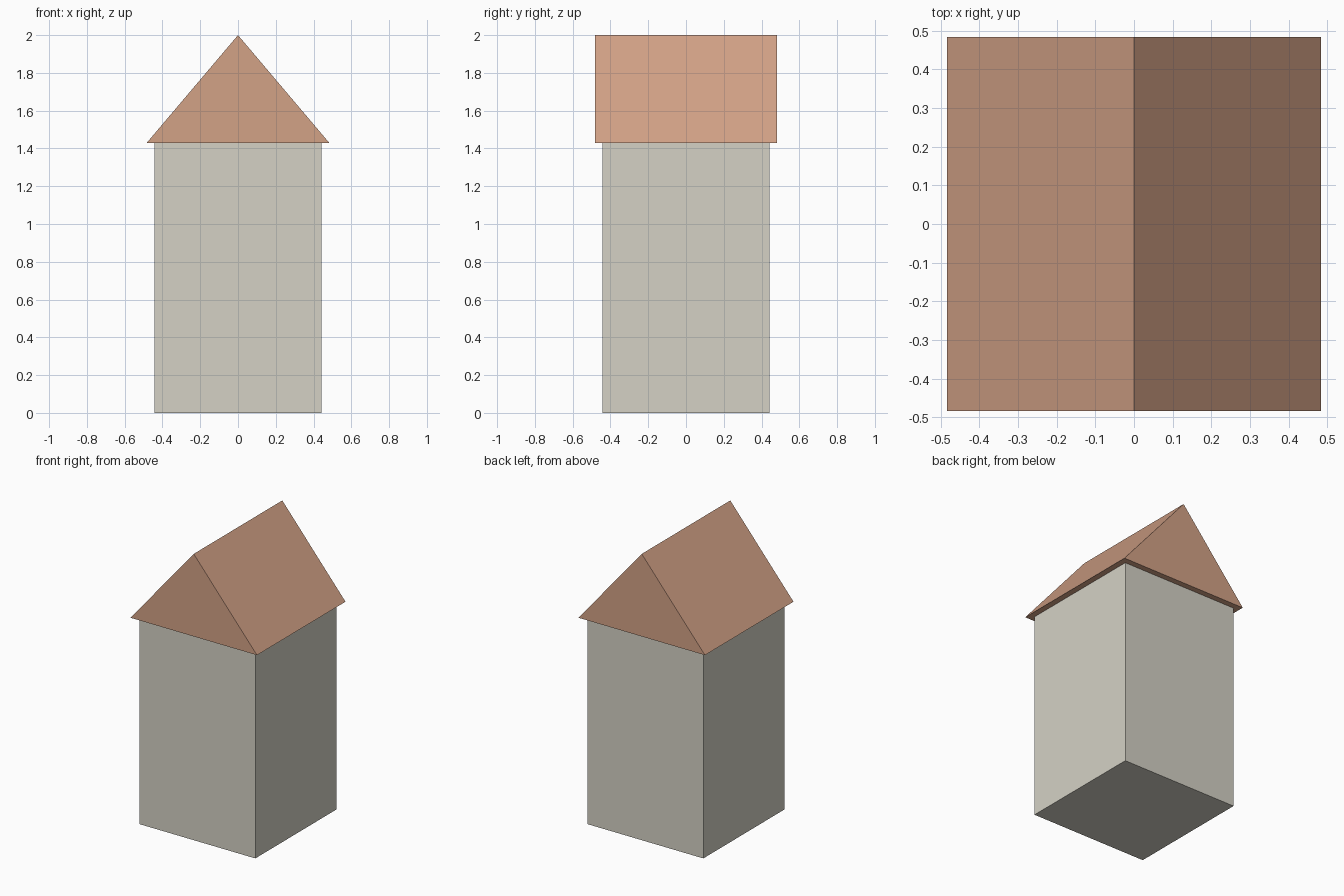
import bpy, bmesh

if "Cube" in bpy.data.objects:
    bpy.data.objects.remove(bpy.data.objects["Cube"])

WALL = 0.442     # half width of the walls
EAVE = 0.483     # half width of the roof
EAVE_Z, RIDGE_Z = 1.43, 2.0


def material(name, rgb):
    m = bpy.data.materials.new(name)
    m.diffuse_color = (*rgb, 1)
    m.use_nodes = True
    m.node_tree.nodes["Principled BSDF"].inputs["Base Color"].default_value = m.diffuse_color
    return m


def prism(name, profile, half_depth, mat):
    """Extrude an (x, z) profile along y, centred on y = 0."""
    bm = bmesh.new()
    face = bm.faces.new([bm.verts.new((x, -half_depth, z)) for x, z in profile])
    ext = bmesh.ops.extrude_face_region(bm, geom=[face])["geom"]
    verts = [v for v in ext if isinstance(v, bmesh.types.BMVert)]
    bmesh.ops.translate(bm, verts=verts, vec=(0, 2 * half_depth, 0))
    # keep the starting cap so the solid is closed
    if not face.is_valid:
        bmesh.ops.holes_fill(bm, edges=bm.edges)
    bmesh.ops.recalc_face_normals(bm, faces=bm.faces)
    mesh = bpy.data.meshes.new(name)
    bm.to_mesh(mesh)
    bm.free()
    mesh.materials.append(mat)
    obj = bpy.data.objects.new(name, mesh)
    bpy.context.collection.objects.link(obj)
    return obj


# Square tower walls
prism("tower_walls",
      [(-WALL, 0), (WALL, 0), (WALL, EAVE_Z), (-WALL, EAVE_Z)],
      WALL, material("stone", (0.66, 0.64, 0.56)))

# Gabled roof with a small overhang, ridge running front to back
prism("gable_roof",
      [(-EAVE, EAVE_Z), (EAVE, EAVE_Z), (0, RIDGE_Z)],
      EAVE, material("roof_tile", (0.65, 0.36, 0.24)))
